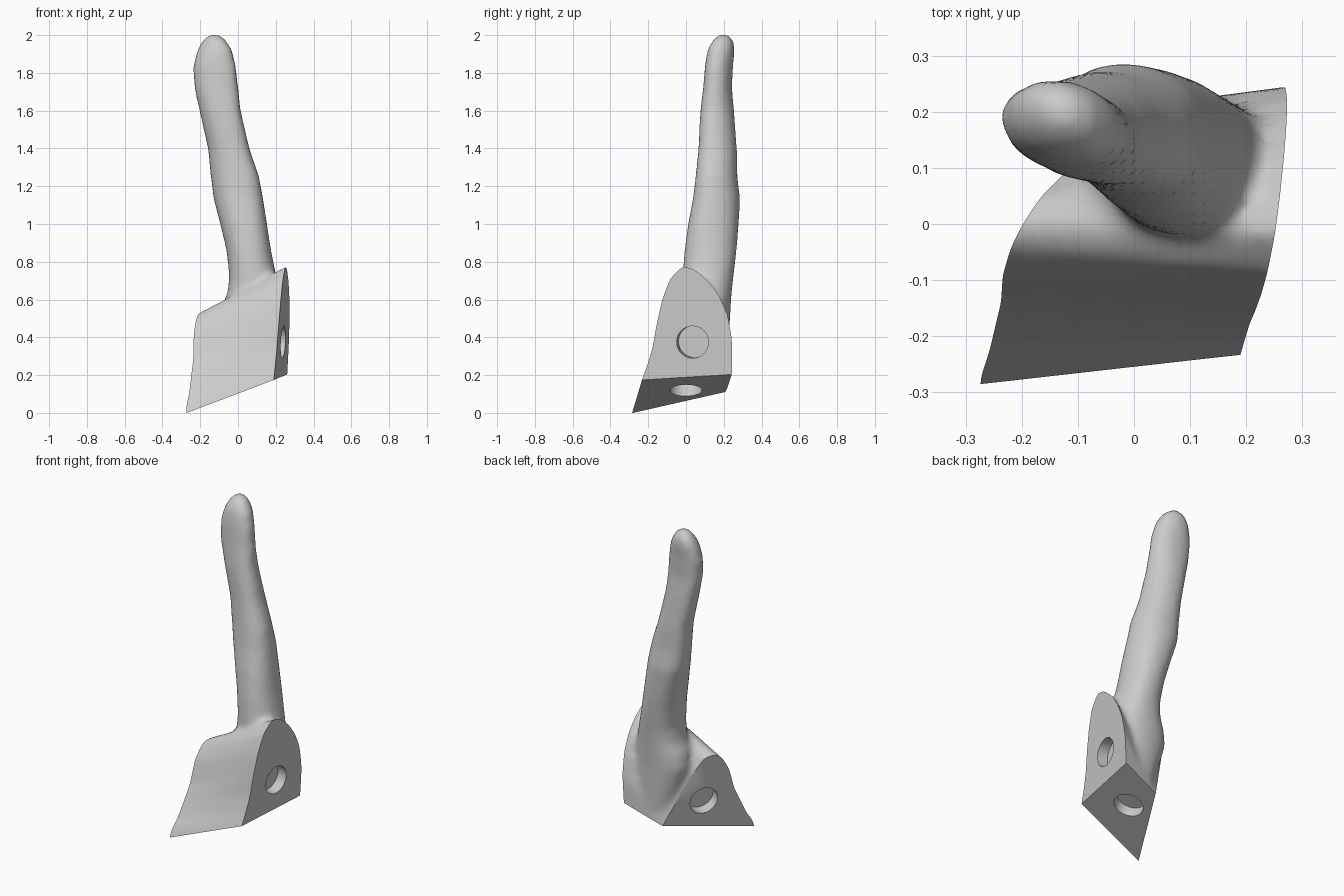
import bpy, bmesh, math
from mathutils import Vector, Matrix

cube = bpy.data.objects.get("Cube")
if cube:
    bpy.data.objects.remove(cube)

mat = bpy.data.materials.new("plain_grey")
mat.use_nodes = True
GREY = (0.6, 0.6, 0.6, 1)
mat.diffuse_color = GREY
mat.node_tree.nodes["Principled BSDF"].inputs["Base Color"].default_value = GREY


def make_object(name, bm):
    bmesh.ops.recalc_face_normals(bm, faces=bm.faces)
    mesh = bpy.data.meshes.new(name)
    bm.to_mesh(mesh)
    bm.free()
    mesh.materials.append(mat)
    obj = bpy.data.objects.new(name, mesh)
    bpy.context.collection.objects.link(obj)
    return obj


def activate(obj):
    bpy.ops.object.select_all(action='DESELECT')
    obj.select_set(True)
    bpy.context.view_layer.objects.active = obj


def apply_modifier(obj, kind, **settings):
    mod = obj.modifiers.new(kind.lower(), kind)
    for key, value in settings.items():
        setattr(mod, key, value)
    activate(obj)
    bpy.ops.object.modifier_apply(modifier=mod.name)


def combine(obj, other, operation):
    """Boolean with another object, which is then removed."""
    other.hide_render = True
    apply_modifier(obj, 'BOOLEAN', object=other, operation=operation, solver='EXACT')
    bpy.data.objects.remove(other)


def loft(bm, rings):
    """Skin a list of closed point rings and cap both ends."""
    loops = [[bm.verts.new(p) for p in ring] for ring in rings]
    for a, b in zip(loops, loops[1:]):
        for i in range(len(a)):
            j = (i + 1) % len(a)
            bm.faces.new((a[i], a[j], b[j], b[i]))
    bm.faces.new(loops[0])
    bm.faces.new(loops[-1])


# Planes of the two upright flat sides
def left_x(y, z):
    return -0.094 + 0.63 * y - 0.195 * z


def right_x(y, z):
    return 0.215 + 0.146 * y + 0.05 * z


# Arched outlines (y, z) of the two flat ends, front to back
left_arch = [(-.33, -.12), (-.285, 0), (-.268, .045), (-.23, .1), (-.19, .18), (-.14, .28),
             (-.092, .42), (-.042, .508), (0, .538), (.05, .525), (.1, .42), (.14, .3),
             (.18, .2), (.21, .11), (.22, 0)]
right_arch = [(-.28, .03), (-.235, .17), (-.22, .21), (-.205, .25), (-.175, .35), (-.155, .47),
              (-.125, .6), (-.085, .71), (-.02, .775), (.04, .762), (.115, .7), (.175, .62),
              (.22, .52), (.245, .38), (.24, .03)]

# Base block, overlong so that the flat sides can be trimmed cleanly
left_pts = [Vector((left_x(y, z), y, z)) for y, z in left_arch]
right_pts = [Vector((right_x(y, z), y, z)) for y, z in right_arch]
bm = bmesh.new()
loft(bm, [[a.lerp(b, t) for a, b in zip(left_pts, right_pts)]
          for t in (-.25, 0, .25, .5, .75, 1, 1.25)])
body = make_object("finger_on_base", bm)

# Leaning finger, flaring into the base: z, x range, y range
sections = [(.14, .01, .24, .03, .22), (.35, -.06, .245, .02, .228),
            (.47, -.1, .245, 0, .232), (.56, -.09, .24, -.01, .237),
            (.63, -.058, .225, -.015, .242), (.72, -.047, .205, -.02, .252),
            (.85, -.06, .178, -.01, .268),
            (1.0, -.095, .155, .01, .28), (1.13, -.13, .135, .035, .288),
            (1.25, -.145, .113, .05, .273), (1.4, -.16, .062, .065, .27),
            (1.6, -.205, .016, .075, .255), (1.72, -.233, .003, .09, .244),
            (1.84, -.238, -.01, .1, .25), (1.92, -.217, -.03, .112, .258),
            (1.97, -.19, -.06, .138, .252), (2.002, -.155, -.095, .17, .228)]
SIDES = 20


def rounded(v):
    return math.copysign(abs(v) ** 0.9, v)


rings = []
for z, x0, x1, y0, y1 in sections:
    skew = 0.22 * min(1, max(0, (z - .8) / .4))
    ring = []
    for i in range(SIDES):
        a = math.tau * i / SIDES
        ring.append(((x0 + x1) / 2 + (x1 - x0) / 2 * rounded(math.cos(a + skew)),
                     (y0 + y1) / 2 + (y1 - y0) / 2 * rounded(math.sin(a)), z))
    rings.append(ring)
bm = bmesh.new()
loft(bm, rings)
finger = make_object("finger", bm)

# Fuse finger and base into one skin with a soft fillet
combine(body, finger, 'UNION')
apply_modifier(body, 'REMESH', mode='VOXEL', voxel_size=0.018)
apply_modifier(body, 'SMOOTH', factor=0.5, iterations=8)

# Flat sides: socket centre and outward normal
flats = [(Vector((left_x(.012, .235), .012, .235)), Vector((-1, .63, -.195))),
         (Vector((right_x(.035, .375), .035, .375)), Vector((1, -.146, -.05))),
         (Vector((.04, 0, .119)), Vector((.378, .005, -1)))]
frames = []
for centre, normal in flats:
    turn = normal.to_track_quat('Z', 'Y').to_matrix().to_4x4()
    frames.append(Matrix.Translation(centre) @ turn)

# Trim the flat sides with large blocks
for frame in frames:
    bm = bmesh.new()
    bmesh.ops.create_cube(bm, size=3, matrix=frame @ Matrix.Translation((0, 0, 1.5)))
    combine(body, make_object("trim_block", bm), 'DIFFERENCE')

# Shallow round sockets in each flat side
for frame in frames:
    bm = bmesh.new()
    bmesh.ops.create_cone(bm, cap_ends=True, segments=40, radius1=.085, radius2=.085,
                          depth=.13, matrix=frame)
    combine(body, make_object("socket_cutter", bm), 'DIFFERENCE')

activate(body)
bpy.ops.object.shade_smooth_by_angle(angle=math.radians(35))
